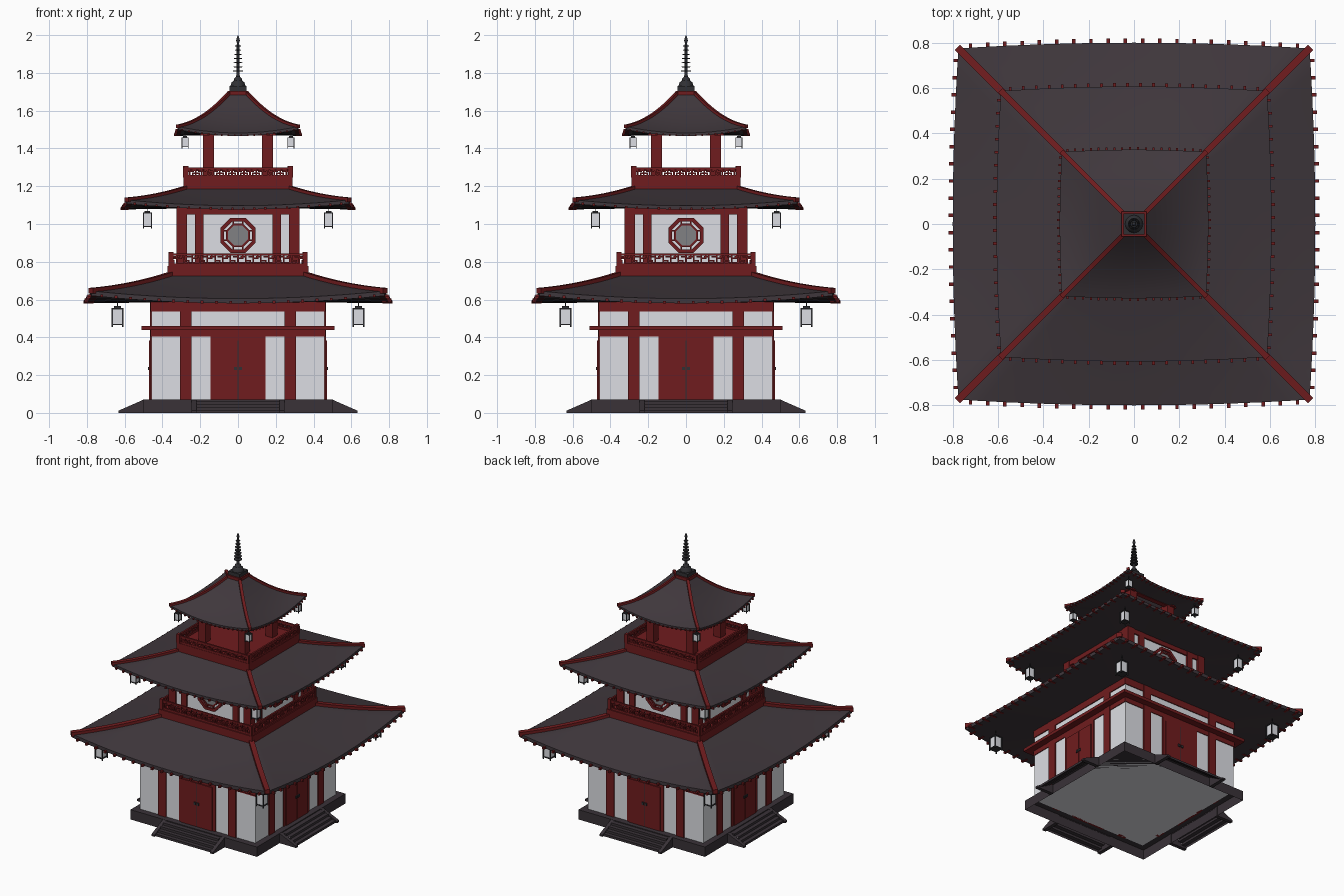
import bpy, bmesh, math
from mathutils import Matrix, Vector

if "Cube" in bpy.data.objects:
    bpy.data.objects.remove(bpy.data.objects["Cube"])


def mat(name, r, g, b):
    m = bpy.data.materials.new(name)
    m.diffuse_color = (r, g, b, 1)
    m.use_nodes = True
    m.node_tree.nodes["Principled BSDF"].inputs["Base Color"].default_value = m.diffuse_color
    return m


RED = mat("lacquer red", 0.16, 0.0115, 0.013)
ROOF = mat("roof slate", 0.051, 0.039, 0.046)
STONE = mat("base stone", 0.041, 0.032, 0.039)
WHITE = mat("wall white", 0.72, 0.73, 0.77)
GREY = mat("window grey", 0.22, 0.22, 0.23)
IRON = mat("dark iron", 0.03, 0.03, 0.034)
QUARTERS = [Matrix.Rotation(i * math.pi / 2, 3, 'Z') for i in range(4)]


def finish(name, bm, material, smooth=False, merge=True):
    if merge:
        bmesh.ops.remove_doubles(bm, verts=bm.verts, dist=1e-5)
        bmesh.ops.recalc_face_normals(bm, faces=bm.faces)
    me = bpy.data.meshes.new(name)
    bm.to_mesh(me)
    bm.free()
    me.materials.append(material)
    ob = bpy.data.objects.new(name, me)
    bpy.context.collection.objects.link(ob)
    if smooth:
        bpy.ops.object.select_all(action='DESELECT')
        ob.select_set(True)
        bpy.context.view_layer.objects.active = ob
        bpy.ops.object.shade_smooth_by_angle(angle=math.radians(35))
    return ob


def boxes(name, material, items, turns=QUARTERS, open_bottom=False):
    """Boxes as (x0, x1, y0, y1, z0, z1), repeated for every turn."""
    bm = bmesh.new()
    for R in turns:
        for x0, x1, y0, y1, z0, z1 in items:
            part = bmesh.ops.create_cube(bm, size=1)["verts"]
            for v in part:
                v.co = R @ Vector((x0 + (v.co.x + .5) * (x1 - x0), y0 + (v.co.y + .5) * (y1 - y0),
                                   z0 + (v.co.z + .5) * (z1 - z0)))
    if open_bottom:
        bm.normal_update()
        bmesh.ops.delete(bm, geom=[f for f in bm.faces if f.normal.z < -.5], context='FACES')
    return finish(name, bm, material, merge=False)


def block(name, material, h, z0, z1, **kw):
    return boxes(name, material, [(-h, h, -h, h, z0, z1)], QUARTERS[:1], **kw)


def pair(x0, x1, *rest):
    return [(x0, x1, *rest), (-x1, -x0, *rest)]


def roof(name, top, zt, eave, zm, lift, bulge, sag, thick, inner, rw, rafters):
    def surf(u, v):
        h = top + (eave - top) * v
        f = v * (1 - sag) + sag * (1 - (1 - v) ** 2)
        return Vector((u * h, -h - bulge * (1 - u * u) * v, zt + (zm - zt) * f + lift * u * u * v * v))
    # curved skin with a closed underside
    bm = bmesh.new()
    n, m = 14, 8
    for R in QUARTERS:
        rows = [[surf(-1 + 2 * i / n, j / m) for i in range(n + 1)] for j in range(m + 1)]
        low = [p - Vector((0, 0, thick)) for p in rows[-1]]
        wall = [Vector(((-1 + 2 * i / n) * inner, -inner, zm - thick + .005)) for i in range(n + 1)]
        rows += [low, wall]
        grid = [[bm.verts.new(R @ p) for p in r] for r in rows]
        for a, b in zip(grid, grid[1:]):
            for i in range(n):
                bm.faces.new((a[i], a[i + 1], b[i + 1], b[i]))
    finish(name, bm, ROOF, True)
    # raised hip ridges
    bm = bmesh.new()
    side = Vector((1, -1, 0)).normalized() * rw / 2
    for R in QUARTERS:
        prev = None
        for j in range(11):
            p = surf(-1, j / 10 * 1.01)
            ring = [bm.verts.new(R @ (p + s * side + Vector((0, 0, z)))) for s, z in
                    ((-1, -rw * .4), (1, -rw * .4), (1, rw * .5), (-1, rw * .5))]
            if prev:
                for k in range(4):
                    bm.faces.new((prev[k], prev[k - 1], ring[k - 1], ring[k]))
            else:
                bm.faces.new(ring)
            prev = ring
        bm.faces.new(prev)
    finish(name + "_hip_ridges", bm, RED)
    # rafter ends at the eave
    items = []
    w = rw * .22
    for i in range(rafters):
        p = surf((-1 + 2 * (i + .5) / rafters) * .98, 1)
        items.append((p.x - w, p.x + w, p.y - rw * .55, p.y + rw, p.z - thick - w * .3, p.z - thick + w * 1.7))
    boxes(name + "_rafter_ends", RED, items)


def railing(name, h, z0, z1, cells):
    t = .008
    y0, y1 = -h, -h + .012
    dz = z1 - z0
    items = [(-h, h, y0, y1, z1 - .012, z1), (-h, h, y0, y1, z0, z0 + .014),
             (-h, -h + .024, -h - .004, -h + .02, z0, z1 + .008)]
    w = 2 * h / cells
    for i in range(cells):
        x = -h + i * w
        mid = z0 + dz * (.6 if i % 2 else .42)
        items += [(x - t / 2, x + t / 2, y0, y1, z0, z1), (x, x + w * .7, y0, y1, mid - t / 2, mid + t / 2),
                  (x + w * .7 - t, x + w * .7, y0, y1, *((mid, z1) if i % 2 else (z0, mid))),
                  (x + w * .35, x + w, y0, y1, z0 + dz * .74 - t / 2, z0 + dz * .74 + t / 2)]
    boxes(name, RED, items)


def lantern(name, c, z0, z1, w):
    h, p = w / 2, w * .055
    dz = z1 - z0
    at = [Matrix.Identity(3)]
    for i, (sx, sy) in enumerate(((1, 1), (-1, 1), (-1, -1), (1, -1))):
        x, y = c * sx, c * sy
        frame = [(x - h, x + h, y - h, y + h, z0 + dz * .1, z0 + dz * .15),
                 (x - h, x + h, y - h, y + h, z0 + dz * .84, z0 + dz * .9),
                 (x - h * .6, x + h * .6, y - h * .6, y + h * .6, z0 + dz * .9, z1),
                 (x - .002, x + .002, y - .002, y + .002, z1, z1 + .07)]
        for a in (-1, 1):
            for b in (-1, 1):
                px, py = x + a * (h - p), y + b * (h - p)
                frame.append((px - p, px + p, py - p, py + p, z0, z0 + dz * .88))
        boxes(f"{name}_frame_{i}", IRON, frame, at)
        g = h * .8
        boxes(f"{name}_pane_{i}", WHITE, [(x - g, x + g, y - g, y + g, z0 + dz * .14, z0 + dz * .85)], at)


def octagon(name, material, r0, r1, y0, y1, zc):
    """Flat octagon ring (or plate when r0 is 0) on all four walls; radii are across flats."""
    bm = bmesh.new()
    k = 1 / math.cos(math.pi / 8)
    for R in QUARTERS:
        for i in range(8):
            a, b = [(j + .5) * math.pi / 4 for j in (i, i + 1)]
            pts = [(r * k * math.cos(t), r * k * math.sin(t)) for r, t in ((r0, a), (r1, a), (r1, b), (r0, b))]
            if not r0:
                pts = pts[:3]
            f = [bm.verts.new(R @ Vector((x, y0, zc + z))) for x, z in pts]
            g = [bm.verts.new(R @ Vector((x, y1, zc + z))) for x, z in pts]
            bm.faces.new(f)
            bm.faces.new(g[::-1])
            for q in range(len(f)):
                bm.faces.new((f[q], f[q - 1], g[q - 1], g[q]))
    finish(name, bm, material)


# hollow plinth, sheet stairs and sloped stair cheeks
block("plinth", STONE, .502, 0, .07, open_bottom=True)
bm = bmesh.new()
for R in QUARTERS:
    line = [(.5, .064)]
    for i in range(4):
        y = .535 + .028 * i
        line += [(y, .064 - .016 * i), (y, .048 - .016 * i)]
    prev = None
    for y, z in line:
        cur = [bm.verts.new(R @ Vector((x, -y, z))) for x in (-.22, .22)]
        if prev:
            bm.faces.new((prev[0], cur[0], cur[1], prev[1]))
        prev = cur
finish("stairs", bm, STONE)
bm = bmesh.new()
for R in QUARTERS:
    for s in (-1, 1):
        ends = [[bm.verts.new(R @ Vector((s * x, -y, z))) for y, z in
                 ((.5, 0), (.632, 0), (.632, .012), (.5, .07))] for x in (.22, .245)]
        bm.faces.new(ends[0])
        bm.faces.new(ends[1])
        for k in range(4):
            bm.faces.new((ends[0][k], ends[0][k - 1], ends[1][k - 1], ends[1][k]))
finish("stair_cheeks", bm, STONE)

# ground floor
block("lower_walls", WHITE, .458, .07, .6)
boxes("lower_columns", RED, pair(.245, .307, -.466, -.44, .07, .59))
block("lower_band", RED, .463, .405, .44)
block("lower_ledge", RED, .51, .438, .46)
block("lower_top_beam", RED, .464, .537, .59)
boxes("door_frames", RED, [(-.145, .145, -.464, -.45, .07, .405)])
boxes("door_leaves", RED, pair(.002, .122, -.47, -.455, .07, .382))
boxes("door_seams", IRON, [(-.002, .002, -.467, -.455, .07, .382)])
boxes("door_knobs", IRON, pair(.004, .02, -.477, -.469, .226, .244))
roof("lower_roof", .36, .728, .775, .605, .04, .025, .08, .025, .44, .034, 20)
lantern("lower_lantern", .638, .455, .565, .062)

# middle floor
block("middle_balcony", RED, .372, .71, .778)
railing("middle_railing", .365, .778, .845, 18)
block("middle_walls", WHITE, .31, .77, 1.09)
boxes("middle_columns", RED, pair(.183, .227, -.322, -.3, .77, 1.09)
      + pair(.27, .325, -.325, -.27, .77, 1.09))
boxes("middle_beams", RED, [(-.32, .32, -.32, -.3, 1.05, 1.09), (-.32, .32, -.318, -.3, .77, .8)])
octagon("window_panes", GREY, 0, .058, -.316, -.308, .94)
octagon("window_outer_frame", RED, .074, .093, -.324, -.308, .94)
octagon("window_inner_frame", RED, .053, .063, -.321, -.308, .94)
spokes = [(-s - .004, -s + .004, -.32, -.308, .94 + a, .94 + b) for s in (-.025, .025)
          for a, b in ((.058, .08), (-.08, -.058))]
spokes += [(a, b, -.32, -.308, .936 + s, .944 + s) for s in (-.025, .025)
           for a, b in ((.058, .08), (-.08, -.058))]
boxes("window_lattice", RED, spokes)
roof("middle_roof", .28, 1.187, .587, 1.097, .03, .02, .08, .02, .3, .027, 20)
lantern("middle_lantern", .48, .975, 1.07, .048)

# open top floor
block("top_balcony", RED, .288, 1.17, 1.245)
railing("top_railing", .286, 1.245, 1.3, 18)
boxes("top_columns", RED, [(-.185, -.128, -.185, -.128, 1.24, 1.5)])
boxes("top_beams", RED, [(-.2, .2, -.185, -.15, 1.468, 1.5)])
roof("top_roof", .05, 1.69, .318, 1.482, .034, .01, .45, .016, .16, .02, 18)
lantern("top_lantern", .28, 1.4, 1.465, .036)

# spire
block("spire_cap", RED, .056, 1.68, 1.705)
block("spire_foot", IRON, .046, 1.705, 1.73)
profile = [(0, 1.72), (.04, 1.73), (.034, 1.75), (.022, 1.76), (.02, 1.77), (.01, 1.78), (.008, 1.8)]
for i in range(7):
    z, r = 1.81 + i * .022, .027 - i * .002
    profile += [(.007, z - .003), (r, z - .002), (r, z + .002), (.007, z + .003)]
profile += [(.006, 1.96), (.01, 1.972), (.007, 1.985), (0, 2.0)]
bm = bmesh.new()
prev = None
for r, z in profile:
    ring = [bm.verts.new((r * math.cos(k * math.pi / 6), r * math.sin(k * math.pi / 6), z)) for k in range(12)]
    if prev:
        for k in range(12):
            bm.faces.new((prev[k - 1], prev[k], ring[k], ring[k - 1]))
    prev = ring
finish("spire", bm, IRON, True)
